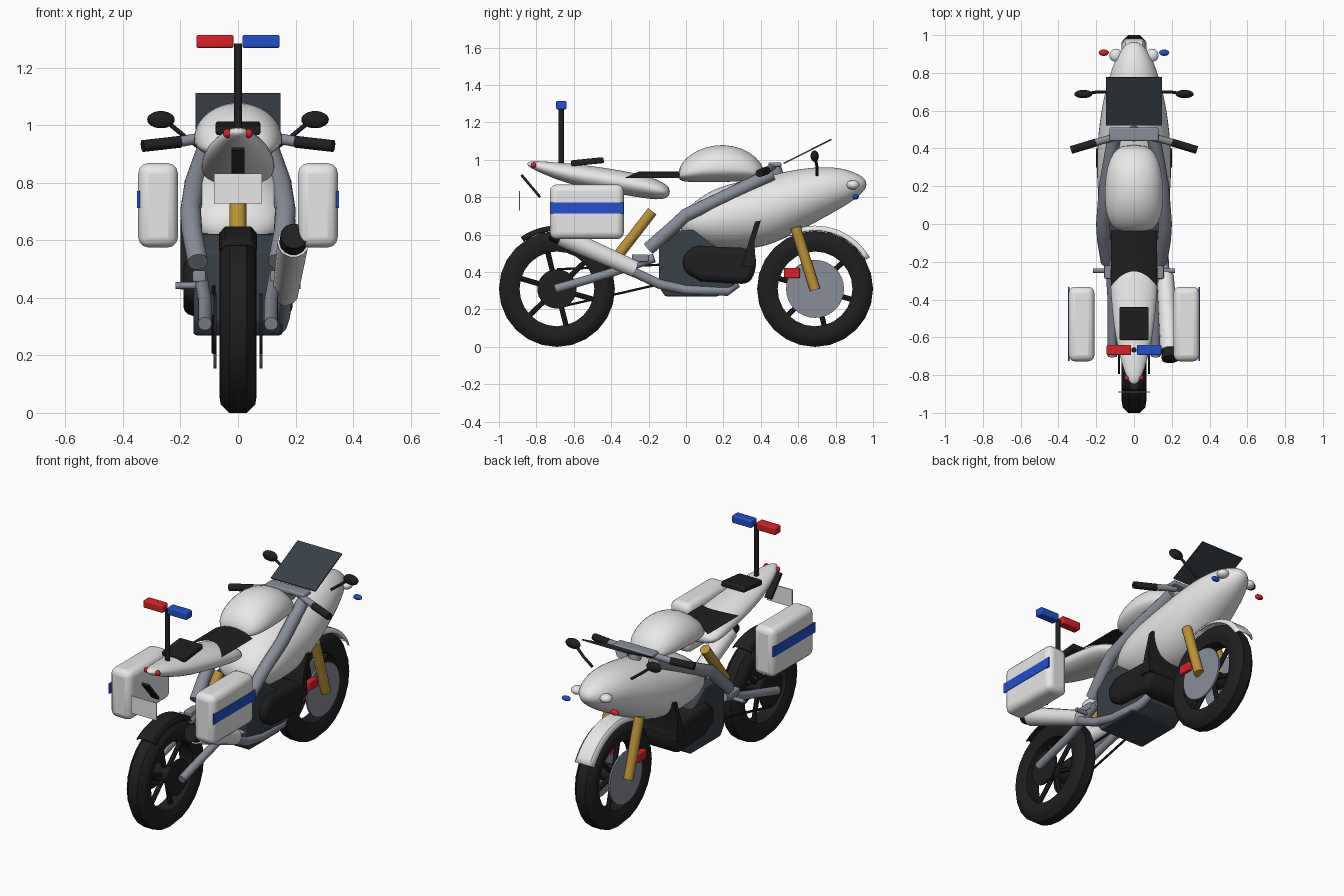
import bpy, bmesh, math
from mathutils import Vector

cube = bpy.data.objects.get("Cube")
if cube:
    bpy.data.objects.remove(cube, do_unlink=True)


def material(name, r, g, b):
    m = bpy.data.materials.new(name)
    m.use_nodes = True
    m.diffuse_color = (r, g, b, 1)
    bsdf = next(n for n in m.node_tree.nodes if n.type == 'BSDF_PRINCIPLED')
    bsdf.inputs["Base Color"].default_value = (r, g, b, 1)
    return m


white = material("white_paint", .8, .8, .8)
black = material("black_rubber", .014, .014, .014)
grey = material("grey_metal", .25, .27, .32)
slate = material("slate", .04, .052, .062)
gold = material("gold", .5, .29, .035)
red = material("red", .7, .015, .02)
blue = material("blue", .015, .08, .62)


def finish(name, bm, mat, bevel=0, angle=40):
    bmesh.ops.recalc_face_normals(bm, faces=bm.faces)
    mesh = bpy.data.meshes.new(name)
    bm.to_mesh(mesh)
    bm.free()
    mesh.materials.append(mat)
    ob = bpy.data.objects.new(name, mesh)
    bpy.context.collection.objects.link(ob)
    bpy.ops.object.select_all(action='DESELECT')
    bpy.context.view_layer.objects.active = ob
    ob.select_set(True)
    if bevel:
        mod = ob.modifiers.new("Bevel", 'BEVEL')
        mod.width, mod.segments = bevel, 3
    bpy.ops.object.shade_smooth_by_angle(angle=math.radians(angle))
    return ob


def box(name, center, size, mat, bevel=0, tilt=0):
    bm = bmesh.new()
    bmesh.ops.create_cube(bm, size=1)
    bmesh.ops.scale(bm, vec=size, verts=bm.verts)
    ob = finish(name, bm, mat, bevel)
    ob.location, ob.rotation_euler.x = center, tilt
    return ob


def ellipsoid(name, center, radii, mat):
    bm = bmesh.new()
    bmesh.ops.create_uvsphere(bm, u_segments=20, v_segments=12, radius=1)
    bmesh.ops.scale(bm, vec=radii, verts=bm.verts)
    finish(name, bm, mat).location = center


def bridge(bm, rings, closed=True):
    for a, b in zip(rings, rings[1:]):
        n = len(a)
        for i in range(n if closed else n - 1):
            j = (i + 1) % n
            bm.faces.new((a[i], a[j], b[j], b[i]))


def tube(name, points, radius, mat, end_radius=None, sides=14):
    """Round bar swept along a few points."""
    pts = [Vector(p) for p in points]
    bm, rings = bmesh.new(), []
    for k, p in enumerate(pts):
        d = (pts[min(k + 1, len(pts) - 1)] - pts[max(k - 1, 0)]).normalized()
        u = d.cross(Vector((0, 0, 1)) if abs(d.z) < .95 else Vector((0, 1, 0))).normalized()
        v = d.cross(u)
        r = end_radius if end_radius and k == len(pts) - 1 else radius
        turns = [math.tau * i / sides for i in range(sides)]
        rings.append([bm.verts.new(p + (u * math.cos(t) + v * math.sin(t)) * r) for t in turns])
    bridge(bm, rings)
    bm.faces.new(rings[0])
    bm.faces.new(rings[-1])
    finish(name, bm, mat)


def loft(name, sections, mat, mid=.5):
    """Body skin from (y, low z, high z, half width) oval sections."""
    bm, rings = bmesh.new(), []
    for y, low, high, w in sections:
        c, ring = low + (high - low) * mid, []
        for i in range(24):
            t = math.tau * i / 24
            h = high - c if math.sin(t) > 0 else c - low
            ring.append(bm.verts.new((w * math.cos(t), y, c + h * math.sin(t))))
        rings.append(ring)
    bridge(bm, rings)
    bm.faces.new(rings[0])
    bm.faces.new(rings[-1])
    ob = finish(name, bm, mat, angle=80)
    ob.modifiers.new("Subdivision", 'SUBSURF').levels = 1


def lathe(name, profile, y, z, mat, start=0, end=360, steps=24):
    """Spin an (x, radius) profile about a sideways axle."""
    full = end - start == 360
    bm, rings = bmesh.new(), []
    for k in range(steps + (0 if full else 1)):
        t = math.radians(start + (end - start) * k / steps)
        rings.append([bm.verts.new((x, y + r * math.cos(t), z + r * math.sin(t))) for x, r in profile])
    bridge(bm, rings + rings[:1] if full else rings, full)
    return finish(name, bm, mat)


def slab(name, outline, x0, x1, mat, bevel=0):
    """Side outline in (y, z), extruded sideways."""
    bm = bmesh.new()
    rings = [[bm.verts.new((x, y, z)) for y, z in outline] for x in (x0, x1)]
    bridge(bm, rings)
    bm.faces.new(rings[0])
    bm.faces.new(rings[1])
    finish(name, bm, mat, bevel)


# Wheels
AXLE = .31
half = [(.045, .2), (.065, .25), (.06, .28), (.03, .31)]
tyre = half + [(-x, r) for x, r in reversed(half)]
for end, y in (("rear", -.69), ("front", .69)):
    lathe(end + "_tyre", tyre, y, AXLE, black)
    tube(end + "_hub", [(-.06, y, AXLE), (.06, y, AXLE)], .05, black)
    for k in range(6):
        a = math.radians(44 + 60 * k)
        c, s = math.cos(a), math.sin(a)
        tube(end + "_spoke", [(0, y + .03 * c, AXLE + .03 * s), (0, y + .21 * c, AXLE + .21 * s)], .014, black, sides=8)
    for x in (-.08, .08):
        r, m = (.155, grey) if end == "front" else (.105, black)
        tube(end + "_disc", [(x - .005, y, AXLE), (x + .005, y, AXLE)], r, m, sides=32)

# Mudguards
arch = [(-.066, .315), (-.045, .338), (.045, .338), (.066, .315)]
for name, y, a, b, m in (("front_mudguard", .69, 30, 115, white), ("rear_mudguard", -.69, 60, 125, black)):
    lathe(name, arch, y, AXLE, m, a, b, 14).modifiers.new("Solidify", 'SOLIDIFY').thickness = .008

# Fairing, tank and tail
loft("fairing", [(-.03, .62, .68, .07), (0, .57, .74, .14), (.1, .53, .82, .185), (.2, .515, .865, .198),
                 (.35, .52, .9, .198), (.47, .55, .925, .192), (.6, .615, .952, .175), (.72, .68, .965, .15),
                 (.82, .735, .96, .12), (.9, .785, .935, .085), (.945, .825, .91, .05), (.965, .855, .885, .02)], white)
loft("fuel_tank", [(-.04, .9, .94, .07), (-.025, .885, .985, .11), (.03, .88, 1.035, .143), (.1, .88, 1.07, .155),
                   (.2, .88, 1.087, .157), (.3, .885, 1.065, .145), (.38, .89, 1.015, .115), (.42, .9, .95, .06)], white, .35)
loft("tail", [(-.85, .97, .985, .012), (-.82, .95, .997, .04), (-.7, .895, .987, .077), (-.55, .85, .975, .108),
              (-.35, .815, .945, .126), (-.2, .79, .915, .13), (-.12, .785, .88, .122), (-.085, .81, .85, .08)], white)

# Seat with a crescent rear edge
bm, rows = bmesh.new(), []
for i in range(13):
    s = i / 6 - 1
    back = -.25 - .08 * s * s
    rows.append([bm.verts.new((.122 * s, -.035 + (back + .035) * j / 6, .938 - .035 * s * s)) for j in range(7)])
bridge(bm, rows, False)
bmesh.ops.solidify(bm, geom=bm.faces[:], thickness=.045)
finish("seat", bm, black)
box("rear_pad", (0, -.527, .99), (.155, .175, .032), black, .008, .1)

# Windscreen, headlights and front marker lights
box("windscreen", (0, .65, 1.045), (.295, .285, .008), slate, 0, .465)
for s, m in ((-1, red), (1, blue)):
    ellipsoid("headlight", (s * .095, .893, .866), (.035, .035, .025), white)
    ellipsoid("front_marker", (s * .16, .907, .803), (.027, .017, .015), m)
    ellipsoid("tail_light", (s * .038, -.815, .972), (.014, .014, .016), red)
    box("beacon", (s * .08, -.667, 1.292), (.13, .055, .046), m, .008)
tube("beacon_pole", [(0, -.667, .96), (0, -.667, 1.285)], .014, black)

# Number plate and bracket
box("plate_bracket", (0, -.83, .86), (.045, .155, .014), black, 0, -.87)
box("number_plate", (0, -.89, .781), (.168, .006, .104), white)

# Engine
slab("engine_block", [(-.145, .56), (-.07, .62), (.04, .625), (.12, .56), (.26, .48), (.26, .33), (.17, .27),
                      (-.11, .27), (-.145, .32)], -.155, .155, slate, .01)
slab("engine_cover", [(-.02, .48), (.04, .54), (.3, .53), (.375, .5), (.37, .39), (.33, .335), (.08, .35), (-.01, .4)],
     -.19, .19, black, .035)
slab("side_vent", [(.3, .43), (.375, .43), (.365, .56), (.4, .675), (.37, .67), (.335, .56)], -.2, .2, black)

# Paired frame parts, forks, controls and luggage
for s in (-1, 1):
    tube("frame_rail", [(s * .105, .46, .925), (s * .15, .2, .8), (s * .165, 0, .705), (s * .16, -.08, .63), (s * .14, -.2, .525)], .036, grey)
    tube("swingarm", [(s * .115, -.7, .31), (s * .115, -.42, .39), (s * .13, -.17, .475)], .024, grey)
    box("peg_mount", (s * .135, -.245, .475), (.045, .09, .04), grey, .006)
    tube("foot_peg", [(s * .13, -.247, .443), (s * .217, -.247, .443)], .012, grey)
    tube("fork_leg", [(s * .1, .585, .64), (s * .1, .69, .305)], .029, gold)
    box("brake_caliper", (s * .09, .566, .395), (.035, .085, .055), red, .006)
    tube("handlebar", [(s * .08, .465, .965), (s * .21, .43, .942)], .019, grey)
    tube("grip", [(s * .2, .432, .943), (s * .332, .392, .928)], .021, black)
    tube("mirror_arm", [(s * .13, .7, .92), (s * .19, .7, .965), (s * .25, .69, 1.015)], .008, black)
    ellipsoid("mirror", (s * .268, .688, 1.02), (.048, .022, .03), black)
    box("pannier", (s * .278, -.53, .722), (.138, .395, .293), white, .035)
    box("pannier_stripe", (s * .346, -.53, .742), (.009, .392, .06), blue)
box("top_clamp", (0, .475, .975), (.26, .07, .024), grey, .008)
tube("steering_stem", [(0, .5, .88), (0, .47, .975)], .035, grey)

# Shock, chain and exhaust
tube("rear_shock", [(0, -.18, .725), (0, -.37, .48)], .029, gold)
for a, b in ((.415, .44), (.21, .34)):
    tube("chain", [(-.085, -.69, a), (-.085, -.12, b)], .007, black, sides=6)
tube("exhaust_header", [(.165, -.3, .41), (.155, -.14, .335), (.145, 0, .305), (.135, .22, .298), (.12, .27, .34)], .026, grey)
tube("muffler", [(.165, -.27, .415), (.192, -.67, .592)], .045, white, .055)
tube("muffler_tip", [(.191, -.66, .588), (.195, -.715, .615)], .048, black)
